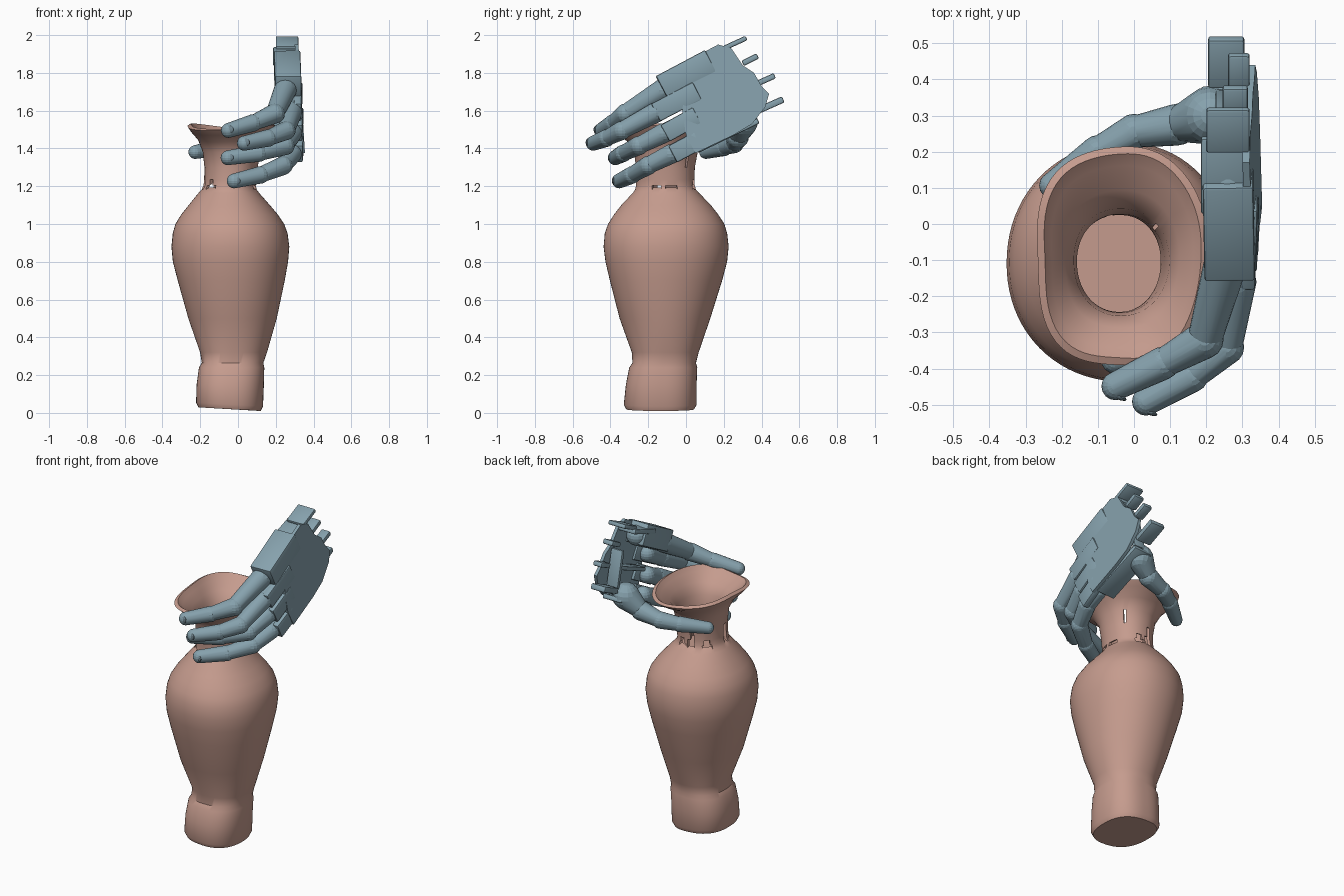
import bpy, bmesh, math
from mathutils import Vector

if "Cube" in bpy.data.objects:
    bpy.data.objects.remove(bpy.data.objects["Cube"])


def material(name, color):
    m = bpy.data.materials.new(name)
    m.diffuse_color = color
    m.use_nodes = True
    m.node_tree.nodes["Principled BSDF"].inputs["Base Color"].default_value = m.diffuse_color
    return m


CLAY = material("clay", (0.56, 0.33, 0.27, 1))
STEEL = material("steel_blue", (0.24, 0.36, 0.42, 1))
DARK = material("dark_steel", (0.16, 0.23, 0.27, 1))


def finish(bm, name, mat, angle=35):
    bmesh.ops.recalc_face_normals(bm, faces=bm.faces)
    me = bpy.data.meshes.new(name)
    bm.to_mesh(me)
    bm.free()
    ob = bpy.data.objects.new(name, me)
    bpy.context.collection.objects.link(ob)
    me.materials.append(mat)
    bpy.ops.object.select_all(action='DESELECT')
    ob.select_set(True)
    bpy.context.view_layer.objects.active = ob
    bpy.ops.object.shade_smooth_by_angle(angle=math.radians(angle))
    return ob


# Vase: slightly uneven rings (z, centre x, centre y, radius x, radius y)
outer = [(.02, -.045, -.135, .165, .18), (.045, -.045, -.135, .177, .193),
         (.15, -.042, -.13, .178, .187), (.24, -.035, -.12, .173, .18),
         (.265, -.03, -.115, .163, .168), (.32, -.025, -.11, .177, .177),
         (.5, -.03, -.113, .234, .24), (.7, -.035, -.108, .283, .297),
         (.8, -.038, -.106, .305, .322), (.88, -.038, -.106, .312, .331), (.95, -.039, -.106, .304, .324),
         (1.0, -.041, -.104, .288, .308), (1.05, -.043, -.104, .256, .276), (1.1, -.045, -.104, .215, .237),
         (1.165, -.048, -.105, .16, .175), (1.182, -.046, -.107, .146, .161),
         (1.205, -.044, -.108, .138, .155), (1.235, -.041, -.108, .138, .154),
         (1.3, -.037, -.108, .141, .156), (1.38, -.035, -.105, .152, .168),
         (1.44, -.035, -.097, .178, .21), (1.48, -.035, -.092, .216, .272),
         (1.508, -.035, -.09, .236, .302)]
inner = [(z + .01, cx, cy, rx - .02, ry - .02) for z, cx, cy, rx, ry in outer[:12:-1]]
N, M = 80, len(outer)
# Torn openings: first and last ring row, first and last angle in degrees
holes = [(15, 15, 335, 352), (15, 15, 0, 22), (15, 15, 65, 84), (16, 16, 69, 79), (15, 16, 92, 110),
         (17, 17, 97, 106), (15, 15, 125, 147), (16, 16, 130, 142), (15, 16, 183, 200),
         (17, 17, 186, 196), (15, 15, 213, 237), (16, 16, 219, 230), (18, 18, 40, 47)]


def is_open(i, k):
    deg = (k % N + .5) * 360 / N
    return any(a <= i <= b and c < deg < d for a, b, c, d in holes)


bm = bmesh.new()
rings = []
for z, cx, cy, rx, ry in outer + inner:
    ring = []
    rim = max(0, (z - 1.38) / .13)
    sq = 2.45 if z < .27 else 2.1 + .45 * rim        # squareness of the ring
    for k in range(N):
        t = 2 * math.pi * k / N
        c, s = math.cos(t), math.sin(t)
        w = (abs(c) ** sq + abs(s) ** sq) ** (-1 / sq)
        w *= 1 + .008 * math.sin(3 * t + 5 * z) + rim * .015 * math.sin(5 * t + 1)
        dz = rim * .014 * math.sin(2 * t + 2.4) - (.01 * c if z < .05 else 0)
        ring.append(bm.verts.new((cx + rx * w * c, cy + ry * w * s, z + dz)))
    rings.append(ring)
for i in range(len(rings) - 1):
    row = i if i < M else 2 * M - 2 - i
    a, b = rings[i], rings[i + 1]
    for k in range(N):
        n = (k + 1) % N
        if not is_open(row, k):
            bm.faces.new((a[k], a[n], b[n], b[k]))
        elif i < M:
            # close the wall thickness around the opening
            c, d = rings[2 * M - 1 - i], rings[2 * M - 2 - i]
            for p, q, r, s, free in ((a[k], a[n], c[n], c[k], is_open(i - 1, k)),
                                     (b[k], b[n], d[n], d[k], is_open(i + 1, k)),
                                     (a[k], b[k], d[k], c[k], is_open(i, k - 1)),
                                     (a[n], b[n], d[n], c[n], is_open(i, k + 1))):
                if not free:
                    bm.faces.new((p, q, r, s))
bm.faces.new(rings[0][::-1])
bm.faces.new(rings[-1])
finish(bm, "vase", CLAY)


def capsule(bm, a, b, ra, rb):
    """Tapered rounded finger segment: hull of two spheres."""
    tmp = bmesh.new()
    for p, r in ((a, ra), (b, rb)):
        res = bmesh.ops.create_uvsphere(tmp, u_segments=16, v_segments=10, radius=r)
        bmesh.ops.translate(tmp, verts=res['verts'], vec=p)
    hull = bmesh.ops.convex_hull(tmp, input=tmp.verts)
    junk = {g for g in hull['geom_interior'] + hull['geom_unused'] if isinstance(g, bmesh.types.BMVert)}
    bmesh.ops.delete(tmp, geom=list(junk), context='VERTS')
    me = bpy.data.meshes.new("tmp")
    tmp.to_mesh(me)
    tmp.free()
    bm.from_mesh(me)
    bpy.data.meshes.remove(me)


def frame_box(name, a, b, size_n, size_x, bevel=.008):
    """Bevelled box running from a to b, size_x wide roughly along x."""
    bm = bmesh.new()
    a, b = Vector(a), Vector(b)
    d = (b - a).normalized()
    n = d.cross(Vector((1, 0, 0))).normalized()
    x = n.cross(d)
    vs = [bm.verts.new(p + n * size_n * i + x * size_x * j)
          for p in (a, b) for i, j in ((-.5, -.5), (.5, -.5), (.5, .5), (-.5, .5))]
    for f in ((0, 1, 2, 3), (7, 6, 5, 4), (0, 4, 5, 1), (1, 5, 6, 2), (2, 6, 7, 3), (3, 7, 4, 0)):
        bm.faces.new([vs[i] for i in f])
    bmesh.ops.bevel(bm, geom=bm.edges[:], offset=bevel, segments=2, affect='EDGES', profile=.5)
    finish(bm, name, STEEL)


def digit(name, pts, radii):
    """Jointed digit: tapered segments with a slight neck at every joint."""
    bm = bmesh.new()
    pts = [Vector(p) for p in pts]
    for i in range(len(pts) - 1):
        last = i == len(pts) - 2
        d = (pts[i + 1] - pts[i]).normalized()
        end = pts[i + 1] - d * (radii[i + 1] if last else radii[i + 1] * .4)
        capsule(bm, pts[i], end, radii[i], radii[i + 1] * (1 if last else .92))
    finish(bm, name, STEEL)


# Four fingers, upper to lower, curling round the neck
digit("upper_finger", [(.26, .12, 1.84), (.25, -.12, 1.71), (.195, -.32, 1.585), (.08, -.385, 1.535),
                       (-.085, -.465, 1.485)], [.06, .06, .053, .046, .039])
digit("second_finger", [(.285, -.02, 1.665), (.285, -.16, 1.59), (.255, -.34, 1.495), (.16, -.42, 1.455),
                        (.0, -.51, 1.42)], [.05, .054, .05, .046, .039])
digit("third_finger", [(.285, -.02, 1.53), (.285, -.12, 1.48), (.25, -.25, 1.415), (.11, -.33, 1.375),
                       (-.09, -.385, 1.345)], [.05, .053, .05, .046, .039])
digit("lower_finger", [(.285, .02, 1.42), (.285, -.08, 1.37), (.24, -.2, 1.31), (.12, -.285, 1.26),
                       (-.055, -.37, 1.22)], [.05, .052, .05, .046, .039])

# Finger nails
for i, (x, y, z) in enumerate([(-.05, -.474, 1.5), (.035, -.516, 1.432), (-.05, -.398, 1.352), (-.015, -.376, 1.228)]):
    bm = bmesh.new()
    res = bmesh.ops.create_uvsphere(bm, u_segments=12, v_segments=8, radius=1)
    for v in res['verts']:
        p = v.co
        v.co = (x + .03 * p.x, y + .01 * p.y - .012 * p.x, z + .022 * p.z)
    finish(bm, f"nail_{i + 1}", DARK)

# Thumb wrapping behind the neck, and its base
digit("thumb", [(.21, .3, 1.54), (.12, .275, 1.46), (.0, .255, 1.425), (-.1, .2, 1.405),
                (-.255, .085, 1.375)], [.08, .058, .05, .046, .036])

# Palm back plate, extruded outline in the y-z plane
outline = [(.17, 1.95), (.24, 1.93), (.3, 1.84), (.36, 1.8), (.4, 1.73), (.44, 1.69), (.42, 1.62),
           (.35, 1.53), (.25, 1.47), (.05, 1.375), (.0, 1.47), (-.02, 1.6), (.0, 1.76), (.02, 1.87)]
bm = bmesh.new()
f = bm.faces.new([bm.verts.new((.3 + .03 * (1.95 - z) / .5, y, z)) for y, z in outline])
ext = bmesh.ops.extrude_face_region(bm, geom=[f])
bmesh.ops.translate(bm, vec=(.02, 0, 0), verts=[v for v in ext['geom'] if isinstance(v, bmesh.types.BMVert)])
bmesh.ops.triangulate(bm, faces=[f for f in bm.faces if len(f.verts) > 4])
finish(bm, "palm_back_plate", STEEL)

# Flat knuckle covers, palm shell edges, wrist prongs and inner struts
bars = {
    "upper_finger_cover": ((.26, .13, 1.863), (.265, -.13, 1.725), .13, .14),
    "second_finger_cover": ((.322, .06, 1.705), (.315, -.16, 1.59), .105, .04),
    "third_finger_cover": ((.326, .06, 1.575), (.32, -.11, 1.48), .1, .04),
    "lower_finger_cover": ((.33, .07, 1.445), (.323, -.07, 1.37), .1, .04),
    "palm_upper_wall": ((.25, .24, 1.925), (.25, .03, 1.85), .03, .13),
    "palm_lower_wall": ((.25, .38, 1.545), (.27, .06, 1.39), .03, .13),
    "palm_inner_ledge": ((.27, .33, 1.72), (.285, .05, 1.6), .025, .08),
    "palm_cross_strut": ((.265, .3, 1.82), (.265, .36, 1.56), .025, .08),
    "wrist_prong_top": ((.26, .2, 1.93), (.26, .32, 1.985), .026, .12),
    "wrist_prong_upper": ((.28, .3, 1.85), (.28, .38, 1.89), .03, .07),
    "wrist_prong_middle": ((.29, .38, 1.745), (.29, .47, 1.785), .03, .06),
    "wrist_prong_lower": ((.255, .38, 1.6), (.255, .515, 1.66), .035, .1),
}
for name, spec in bars.items():
    frame_box(name, *spec)
